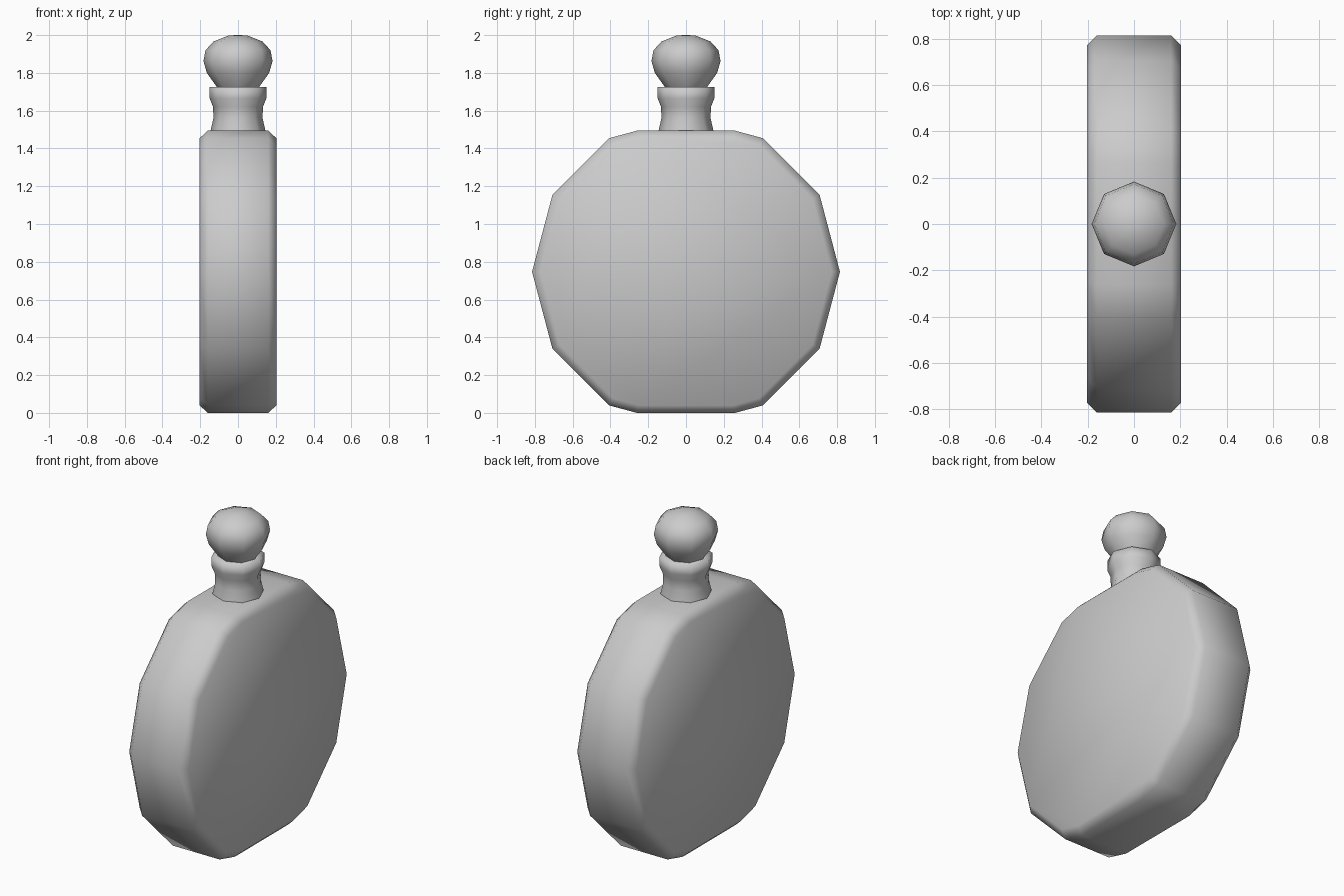
import bpy, bmesh
from math import cos, sin, pi

if "Cube" in bpy.data.objects:
    bpy.data.objects.remove(bpy.data.objects["Cube"])


def make_object(name, rings, caps):
    """Skin a list of vertex rings into a smooth-shaded object."""
    bm = bmesh.new()
    loops = [[bm.verts.new(p) for p in ring] for ring in rings]
    n = len(loops[0])
    for a, b in zip(loops, loops[1:]):
        for i in range(n):
            j = (i + 1) % n
            bm.faces.new((a[i], a[j], b[j], b[i]))
    if caps:
        bm.faces.new(loops[0][::-1])
        bm.faces.new(loops[-1])
    bmesh.ops.recalc_face_normals(bm, faces=bm.faces)
    for f in bm.faces:
        f.smooth = True
    me = bpy.data.meshes.new(name)
    bm.to_mesh(me)
    bm.free()
    ob = bpy.data.objects.new(name, me)
    bpy.context.collection.objects.link(ob)
    return ob


def lathe(name, profile, sides=8):
    rings = [[(r * cos(2 * pi * i / sides), r * sin(2 * pi * i / sides), z)
              for i in range(sides)] for r, z in profile]
    return make_object(name, rings, True)


# Flat faceted body: outline in y/z, chamfered along both rims
MID = 0.747
half = [(0.26, -0.747), (0.408, -0.707), (0.707, -0.408), (0.815, 0),
        (0.707, 0.408), (0.408, 0.707), (0.26, 0.747)]
outline = half + [(-y, z) for y, z in reversed(half)]
body_rings = [[(x, y * s, MID + z * s) for y, z in outline]
              for x, s in ((-0.203, 0.947), (-0.16, 1), (0.16, 1), (0.203, 0.947))]
make_object("flask_body", body_rings, True)

# Waisted neck with a thick lip
lathe("neck", [(0.148, 1.47), (0.144, 1.50), (0.13, 1.56), (0.132, 1.62),
               (0.15, 1.665), (0.15, 1.725), (0.10, 1.727)])

# Rounded stopper
lathe("stopper", [(0.095, 1.70), (0.115, 1.73), (0.165, 1.80), (0.183, 1.863),
                  (0.172, 1.92), (0.13, 1.966), (0.05, 1.998), (0.01, 2.0)])
